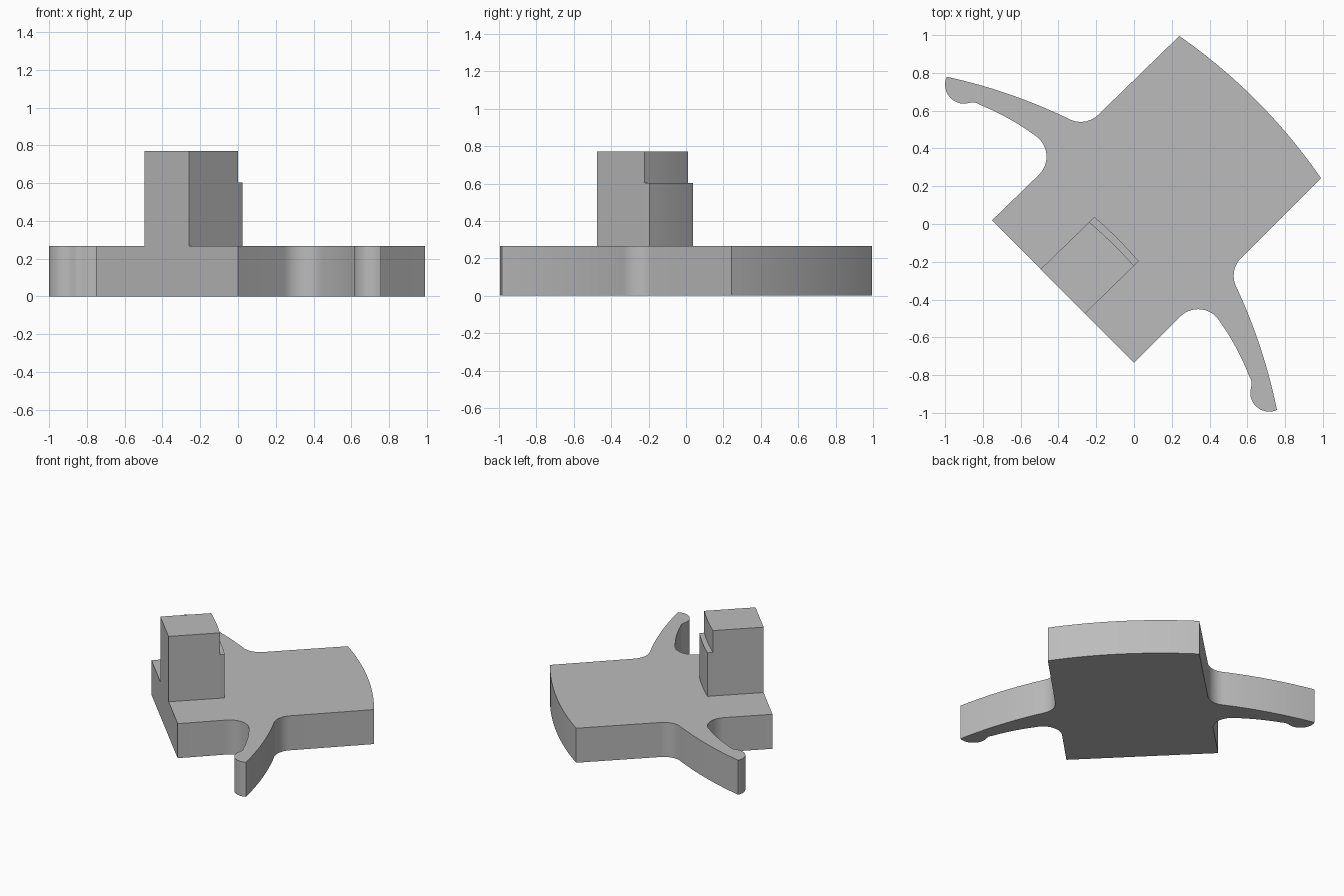
import bpy
import bmesh
import math
from mathutils import Vector

cube = bpy.data.objects.get("Cube")
if cube:
    bpy.data.objects.remove(cube, do_unlink=True)

grey = bpy.data.materials.new("plain_grey")
grey.use_nodes = True
COLOUR = (0.5, 0.5, 0.5, 1)
grey.diffuse_color = COLOUR
grey.node_tree.nodes["Principled BSDF"].inputs["Base Color"].default_value = COLOUR


def arc(start, end, sag, steps=14):
    """Circular arc bulging by sag to the left of travel."""
    p, q = Vector(start), Vector(end)
    half = (q - p).length / 2
    along = (q - p).normalized()
    left = Vector((-along.y, along.x)) * math.copysign(1, sag)
    s = abs(sag)
    radius = (half * half + s * s) / (2 * s)
    centre = (p + q) / 2 + left * (s - radius)
    sweep = math.asin(half / radius)
    angles = [sweep * (2 * i / steps - 1) for i in range(steps + 1)]
    return [centre + radius * (along * math.sin(t) + left * math.cos(t)) for t in angles]


def mirror(p):
    """Reflect a point across the diagonal axis of the plate."""
    c, s = math.cos(math.radians(89.2)), math.sin(math.radians(89.2))
    return Vector((p[0] * c + p[1] * s - 0.017, p[0] * s - p[1] * c + 0.009))


def prism(name, outline, bottom, top):
    """Extrude a closed outline straight up."""
    clean = [p for i, p in enumerate(outline) if (p - outline[i - 1]).length > 1e-4]
    bm = bmesh.new()
    face = bm.faces.new([bm.verts.new((p.x, p.y, bottom)) for p in clean])
    result = bmesh.ops.extrude_face_region(bm, geom=[face])
    verts = [v for v in result["geom"] if isinstance(v, bmesh.types.BMVert)]
    bmesh.ops.translate(bm, verts=verts, vec=(0, 0, top - bottom))
    bmesh.ops.recalc_face_normals(bm, faces=bm.faces)
    mesh = bpy.data.meshes.new(name)
    bm.to_mesh(mesh)
    bm.free()
    mesh.materials.append(grey)
    obj = bpy.data.objects.new(name, mesh)
    bpy.context.collection.objects.link(obj)
    bpy.ops.object.select_all(action="DESELECT")
    obj.select_set(True)
    bpy.context.view_layer.objects.active = obj
    bpy.ops.object.shade_smooth_by_angle(angle=math.radians(30))
    return obj


# Plate with a curved front edge and two hooked arms
front_corner = Vector((0.99, 0.243))
arm_root, arm_start = (0.567, -0.18), (0.545, -0.34)
tip, bulb_end, neck = (0.757, -0.985), (0.62, -0.865), (0.612, -0.81)
inner_root, body_side = (0.457, -0.52), (0.245, -0.49)
half = [front_corner]
half += arc(arm_root, arm_start, -0.027)
half += arc(arm_start, tip, 0.02)
half += arc(tip, bulb_end, 0.0585)
half += arc(bulb_end, neck, -0.007, 6)
half += arc(neck, inner_root, -0.01)
half += arc(inner_root, body_side, -0.053)
half.append(Vector((0, -0.735)))
front = arc(mirror(front_corner), front_corner, 0.048, 24)
prism("base_plate", front[1:-1] + half + [mirror(p) for p in reversed(half)], 0, 0.266)

# Upright column flush with the rear edge, with a lower ledge on its front
column_front = arc((-0.237, 0.01), (0, -0.222), 0.006)
ledge_front = arc((-0.21, 0.038), (0.024, -0.196), 0.006)
rear = [Vector((-0.26, -0.475)), Vector((-0.495, -0.24))]
prism("column", column_front + rear, 0.266, 0.77)
prism("column_ledge", ledge_front + column_front[::-1], 0.266, 0.602)
